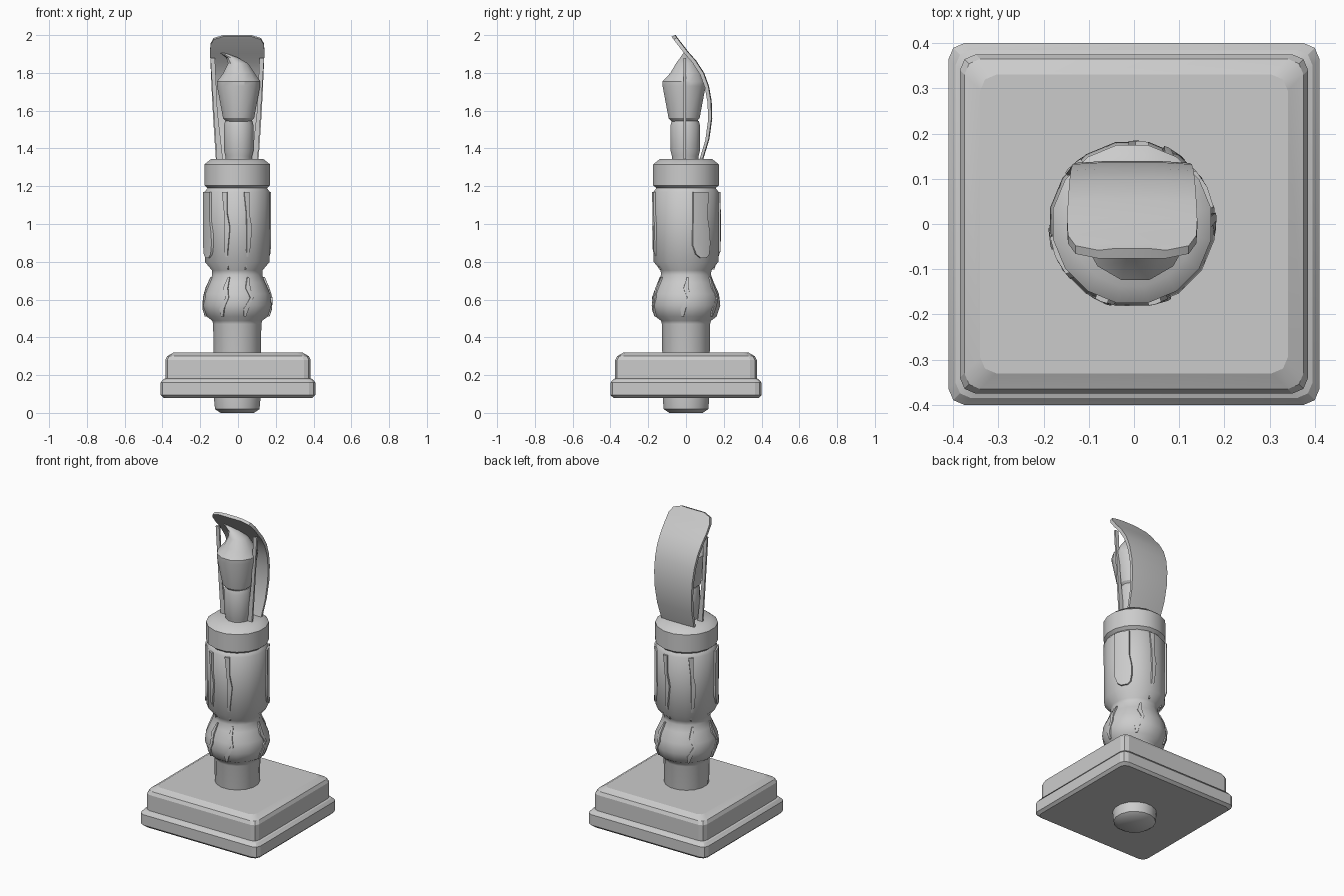
import bpy
from math import sin, cos, pi, radians

if "Cube" in bpy.data.objects:
    bpy.data.objects.remove(bpy.data.objects["Cube"])


def loft(name, rings, angle=40):
    """Skin a list of equal-sized point rings, capped at both ends."""
    n = len(rings[0])
    verts = [p for r in rings for p in r]
    faces = [(k * n + i, k * n + (i + 1) % n, (k + 1) * n + (i + 1) % n, (k + 1) * n + i)
             for k in range(len(rings) - 1) for i in range(n)]
    faces += [tuple(reversed(range(n))), tuple(range(len(verts) - n, len(verts)))]
    me = bpy.data.meshes.new(name)
    me.from_pydata(verts, [], faces)
    ob = bpy.data.objects.new(name, me)
    bpy.context.collection.objects.link(ob)
    bpy.ops.object.select_all(action='DESELECT')
    ob.select_set(True)
    bpy.context.view_layer.objects.active = ob
    bpy.ops.object.mode_set(mode='EDIT')
    bpy.ops.mesh.select_all(action='SELECT')
    bpy.ops.mesh.normals_make_consistent(inside=False)
    bpy.ops.object.mode_set(mode='OBJECT')
    bpy.ops.object.shade_smooth_by_angle(angle=radians(angle))
    return ob


def circle(x, y, z, r, n=12):
    return [(x + r * cos(2 * pi * (i + .5) / n), y + r * sin(2 * pi * (i + .5) / n), z) for i in range(n)]


def rounded_rect(hx, z, c=.035):
    hy = hx - .01
    k = c * .3
    q = [(hx, hy - c), (hx - k, hy - k), (hx - c, hy)]
    pts = q + [(-x, y) for x, y in reversed(q)] + [(-x, -y) for x, y in q] + [(x, -y) for x, y in reversed(q)]
    return [(x, y, z) for x, y in pts]


# Stepped square base
loft("base", [rounded_rect(h, z) for h, z in [
    (.395, .08), (.41, .095), (.41, .16), (.395, .178), (.385, .182),
    (.385, .28), (.375, .30), (.34, .32)]], 20)

# Turned column: peg, stem, bulb, barrel and collar
PROFILE = [(.09, 0), (.12, .02), (.125, .07), (.13, .47), (.135, .488), (.165, .51), (.185, .57),
           (.178, .63), (.15, .69), (.135, .73), (.137, .755), (.175, .80),
           (.176, 1.17), (.16, 1.19), (.178, 1.205), (.178, 1.315), (.14, 1.345)]
loft("column", [circle(-.004, 0, z, r, 16) for r, z in PROFILE])


def radius(z):
    for (r0, z0), (r1, z1) in zip(PROFILE, PROFILE[1:]):
        if z0 <= z <= z1:
            return r0 + (r1 - r0) * (z - z0) / (z1 - z0)
    return .14


def drip(name, path, lift=.008):
    """Raised strip hugging the column; path holds (degrees, z, half width)."""
    rings = []
    for deg, z, w in path:
        r = min(radius(z), .186)
        ring = []
        for u, d in [(-1, -.012), (-.85, lift), (0, lift + .001), (.85, lift), (1, -.012), (0, -.015)]:
            a = radians(deg) + u * w / r
            ring.append(((r + d) * cos(a) - .004, (r + d) * sin(a), z))
        rings.append(ring)
    loft(name, rings)


# Broad drips on the barrel
for i, deg in enumerate((28, 205)):
    drip(f"broad_drip_{i}", [(deg + 3, .82, .02), (deg + 2, .84, .045), (deg, .89, .06),
                             (deg, .95, .058), (deg - 2, 1.02, .05), (deg - 2, 1.17, .05)])

# Narrow drips on the barrel
for i, deg in enumerate((288, 135, 250, 85)):
    drip(f"narrow_drip_{i}", [(deg, .76, .004), (deg + 1, .86, .01), (deg + 3, .98, .016),
                              (deg, 1.06, .009), (deg - 2, 1.17, .016)])

# Winding veins on the bulb
for i, deg in enumerate((0, 290, 248, 135, 60, 190)):
    drip(f"bulb_vein_{i}", [(deg - 6, .51, .006), (deg - 5, .55, .016), (deg + 5, .61, .01),
                            (deg, .66, .015), (deg + 4, .72, .005)], .006)

# Lamp socket
loft("socket", [circle(.004, -.004, z, r) for r, z in [
    (.07, 1.33), (.073, 1.36), (.08, 1.385), (.082, 1.52), (.074, 1.545), (.06, 1.55)]])

# Faceted cup and bent flame
loft("flame", [circle(x, y, z, r) for x, y, z, r in [
    (.003, -.01, 1.54, .066), (.003, -.01, 1.56, .085), (.003, -.01, 1.73, .118),
    (.003, -.01, 1.755, .118), (.005, .0, 1.80, .085), (.0, .0, 1.85, .055),
    (-.03, .0, 1.88, .032), (-.07, .0, 1.90, .018), (-.105, .0, 1.913, .008)]], 30)

# Curved shield behind the flame: (y, z, half width)
loft("shield", [[(-.004 + s * w, y + dy, z + dz) for s, dy, dz in [
    (-1, 0, 0), (-.5, .004, 0), (.5, .004, 0), (1, 0, 0), (1, -.018, -.008), (-1, -.018, -.008)]]
    for y, z, w in [(.085, 1.335, .112), (.12, 1.45, .12), (.135, 1.56, .127), (.132, 1.65, .132),
                    (.118, 1.73, .136), (.092, 1.80, .139), (.05, 1.865, .142), (.01, 1.91, .144),
                    (-.025, 1.955, .142), (-.048, 1.985, .125), (-.058, 2.0, .075)]])

# Slim upright blades flanking the flame
for s, side in ((-1, "left"), (1, "right")):
    loft(f"{side}_blade", [[(-.004 + s * o, -.012, z), (-.004 + s * o, 0, z),
                            (-.004 + s * i, 0, z), (-.004 + s * i, -.012, z)]
                           for o, i, z in [(.108, .075, 1.335), (.125, .105, 1.6), (.142, .118, 1.88)]])
